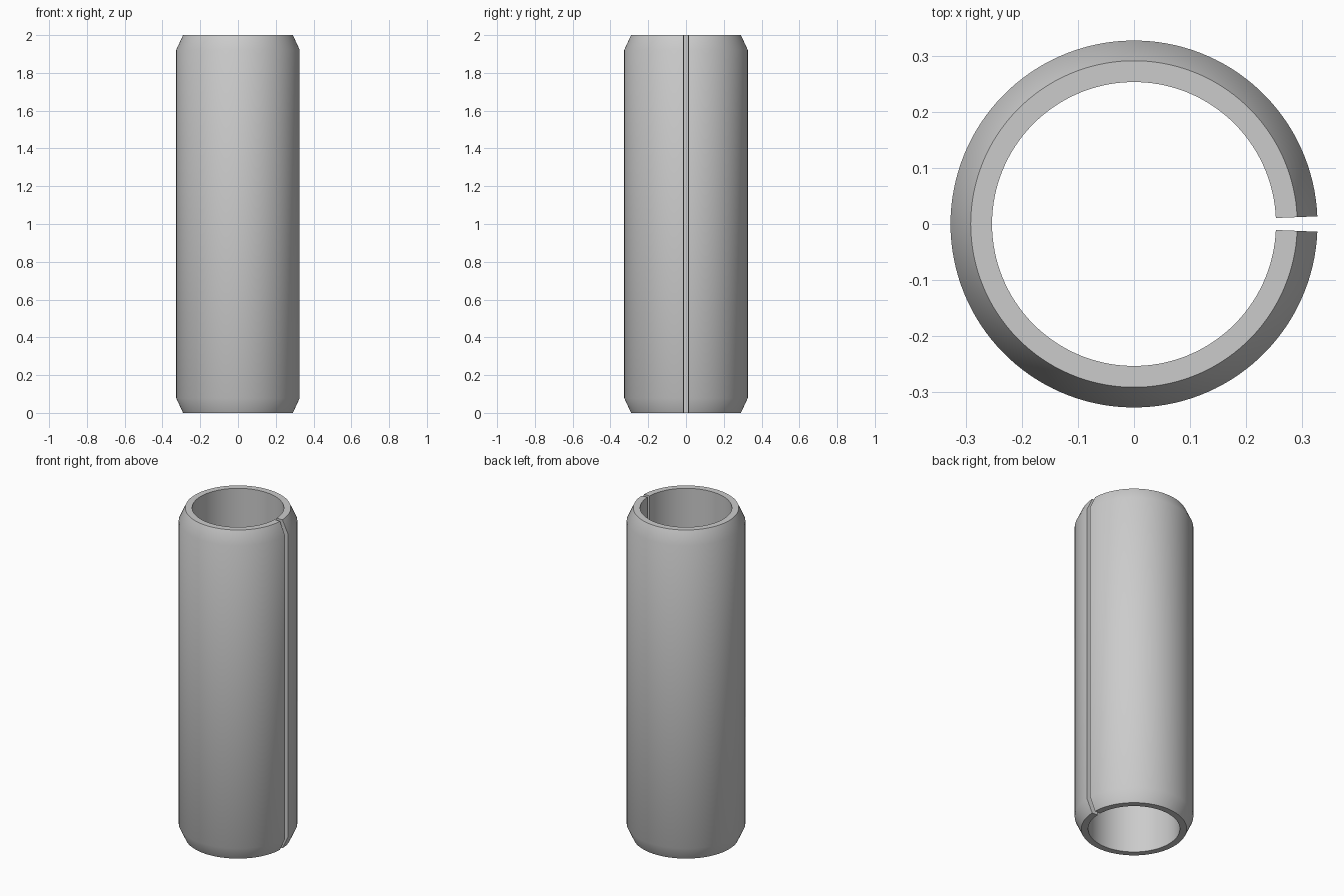
import bpy, bmesh, math

if "Cube" in bpy.data.objects:
    bpy.data.objects.remove(bpy.data.objects["Cube"])

R_OUT, R_END, R_IN = 0.327, 0.291, 0.253
HEIGHT, CHAMFER = 2.0, 0.078
HALF_GAP = 0.042   # half the slot angle, radians
STEPS = 128

# Wall cross-section (radius, height), counter-clockwise
profile = [(R_IN, 0), (R_END, 0), (R_OUT, CHAMFER),
           (R_OUT, HEIGHT - CHAMFER), (R_END, HEIGHT), (R_IN, HEIGHT)]

# Sweep the section around z, leaving the slot open at +x
bm = bmesh.new()
rings = []
for i in range(STEPS + 1):
    a = HALF_GAP + (2 * math.pi - 2 * HALF_GAP) * i / STEPS
    rings.append([bm.verts.new((r * math.cos(a), r * math.sin(a), z)) for r, z in profile])

n = len(profile)
for a, b in zip(rings, rings[1:]):
    for j in range(n):
        k = (j + 1) % n
        bm.faces.new((a[j], a[k], b[k], b[j]))

# Slot walls
bm.faces.new(rings[0])
bm.faces.new(rings[-1])
bmesh.ops.recalc_face_normals(bm, faces=bm.faces)

mesh = bpy.data.meshes.new("slotted_spring_pin")
bm.to_mesh(mesh)
bm.free()
pin = bpy.data.objects.new("slotted_spring_pin", mesh)
bpy.context.collection.objects.link(pin)

# Smooth curved walls, crisp rims and slot edges
bpy.context.view_layer.objects.active = pin
pin.select_set(True)
bpy.ops.object.shade_smooth_by_angle(angle=math.radians(30))
